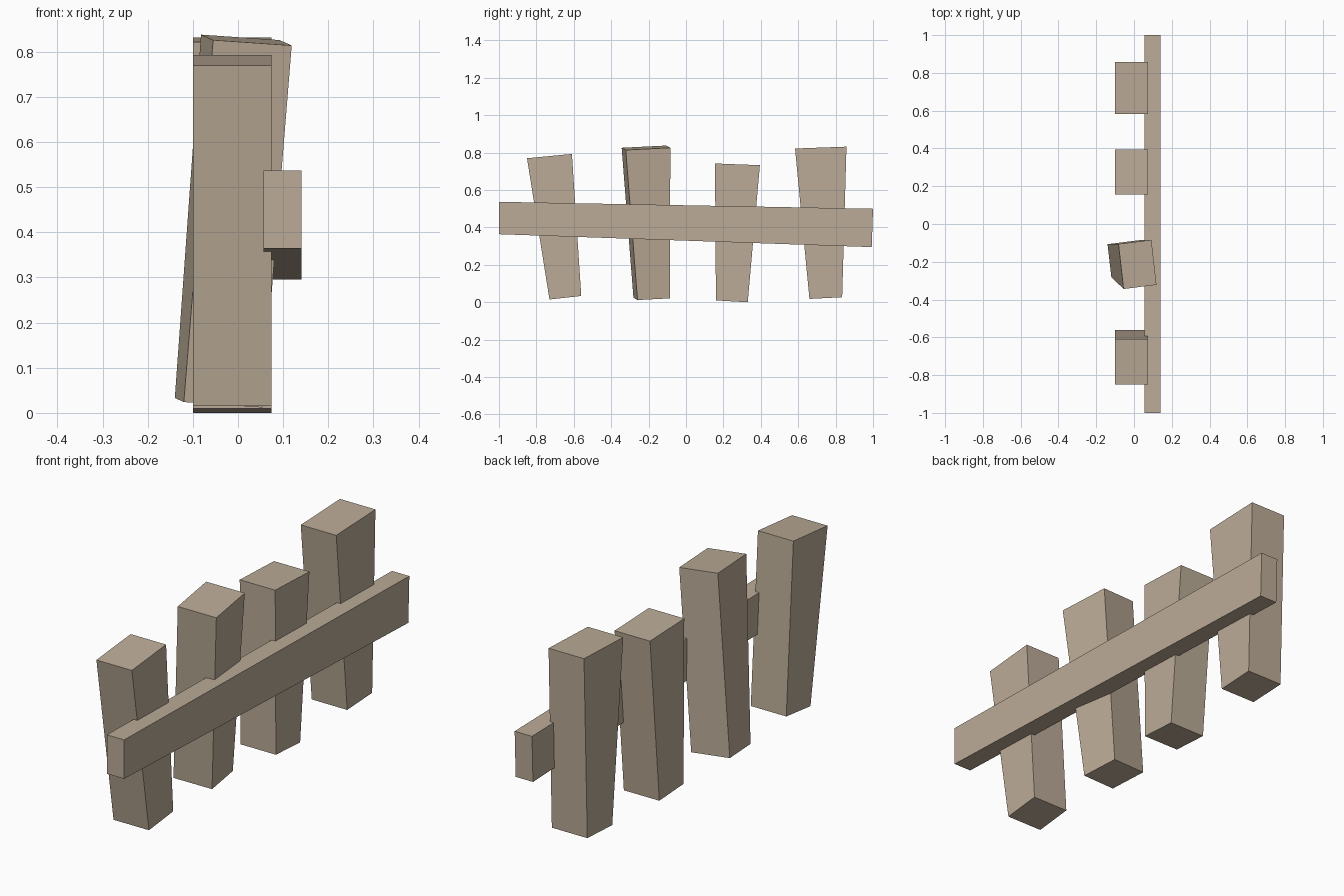
import bpy, bmesh
from mathutils import Vector

if "Cube" in bpy.data.objects:
    bpy.data.objects.remove(bpy.data.objects["Cube"])

# Weathered brown wood
wood = bpy.data.materials.new("wood")
wood.diffuse_color = (0.50, 0.41, 0.31, 1)
wood.use_nodes = True
wood.node_tree.nodes["Principled BSDF"].inputs["Base Color"].default_value = wood.diffuse_color


def plank(name, outline, depth):
    """Extrude a four-sided outline along the depth vector."""
    bm = bmesh.new()
    face = bm.faces.new([bm.verts.new(p) for p in outline])
    new = bmesh.ops.extrude_face_region(bm, geom=[face], use_keep_orig=True)["geom"]
    bmesh.ops.translate(bm, vec=Vector(depth),
                        verts=[v for v in new if isinstance(v, bmesh.types.BMVert)])
    bmesh.ops.recalc_face_normals(bm, faces=bm.faces)
    mesh = bpy.data.meshes.new(name)
    bm.to_mesh(mesh)
    bm.free()
    mesh.materials.append(wood)
    obj = bpy.data.objects.new(name, mesh)
    bpy.context.collection.objects.link(obj)
    return obj


# Upright tapered posts: (y, z) outlines, widening to the top
posts = {
    "post_1": [(-0.73, 0.015), (-0.56, 0.034), (-0.61, 0.793), (-0.85, 0.77)],
    "post_3": [(0.16, 0.01), (0.33, 0.0), (0.395, 0.733), (0.155, 0.742)],
    "post_4": [(0.66, 0.018), (0.835, 0.027), (0.858, 0.832), (0.583, 0.822)],
}
for name, outline in posts.items():
    plank(name, [(-0.10, y, z) for y, z in outline], (0.174, 0, 0))

# Crooked post, leaning and twisted
plank("post_2", [(-0.14, -0.107, 0.033), (-0.12, -0.281, 0.024),
                 (-0.055, -0.344, 0.826), (-0.082, -0.106, 0.838)],
      (0.174, 0.022, -0.012))

# Sloping cross rail
rail = [(-1.0, 0.364), (0.993, 0.295), (1.0, 0.5), (-1.0, 0.537)]
plank("cross_rail", [(0.056, y, z) for y, z in rail], (0.085, 0, 0))
